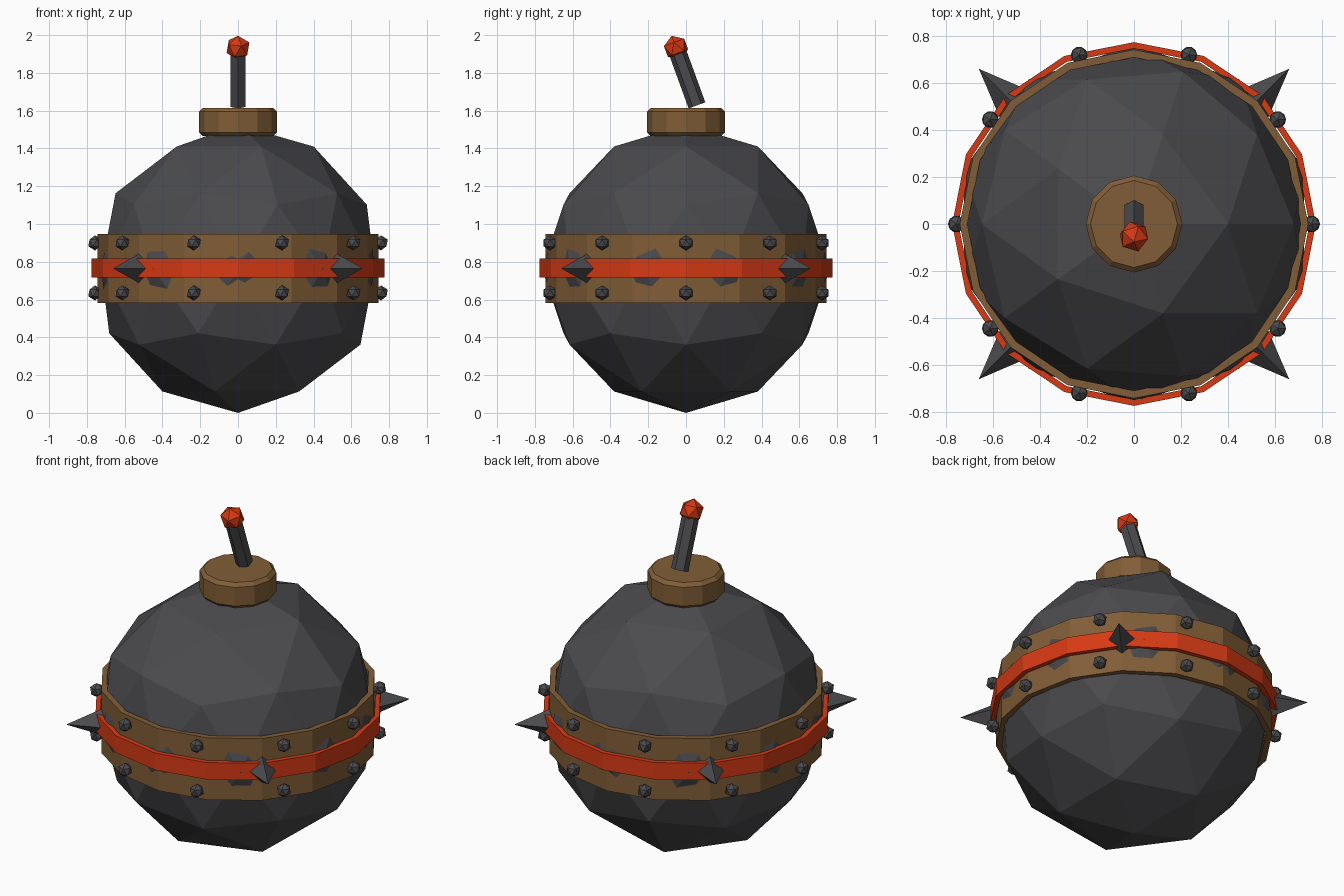
import bpy, bmesh, math
from mathutils import Matrix, Vector

cube = bpy.data.objects.get("Cube")
if cube:
    bpy.data.objects.remove(cube, do_unlink=True)

MID = 0.765  # height of the belt line


def material(name, rgb):
    m = bpy.data.materials.new(name)
    m.use_nodes = True
    m.diffuse_color = (*rgb, 1)
    bsdf = m.node_tree.nodes["Principled BSDF"]
    bsdf.inputs["Base Color"].default_value = (*rgb, 1)
    bsdf.inputs["Roughness"].default_value = 0.8
    return m


IRON = material("dark iron", (0.07, 0.07, 0.076))
BRONZE = material("brown bronze", (0.22, 0.11, 0.038))
RED = material("bright red", (0.68, 0.042, 0.007))


def finish(bm, name, mat):
    mesh = bpy.data.meshes.new(name)
    bm.to_mesh(mesh)
    bm.free()
    mesh.materials.append(mat)
    ob = bpy.data.objects.new(name, mesh)
    bpy.context.collection.objects.link(ob)
    return ob


def ball(name, mat, radius, place, subdivisions=1):
    bm = bmesh.new()
    bmesh.ops.create_icosphere(bm, subdivisions=subdivisions, radius=radius, matrix=place)
    return finish(bm, name, mat)


def cone(name, mat, sides, r1, r2, depth, place):
    bm = bmesh.new()
    bmesh.ops.create_cone(bm, cap_ends=True, segments=sides, radius1=r1,
                          radius2=r2, depth=depth, matrix=place)
    return finish(bm, name, mat)


def hoop(name, mat, inner, outer, z0, z1, sides=16):
    """Flat-sided ring with a rectangular section, spun about z."""
    bm = bmesh.new()
    section = [bm.verts.new((r, 0, z)) for r, z in
               ((inner, z0), (outer, z0), (outer, z1), (inner, z1))]
    edges = [bm.edges.new((section[i], section[(i + 1) % 4])) for i in range(4)]
    bmesh.ops.spin(bm, geom=section + edges, cent=(0, 0, 0), axis=(0, 0, 1),
                   angle=math.tau, steps=sides, use_merge=True)
    bmesh.ops.remove_doubles(bm, verts=bm.verts, dist=0.0001)
    bmesh.ops.recalc_face_normals(bm, faces=bm.faces)
    return finish(bm, name, mat)


# Round body and its two belts
ball("body", IRON, 0.762, Matrix.Translation((0, 0, 0.762)), 2)
hoop("wide_belt", BRONZE, 0.71, 0.743, MID - 0.183, MID + 0.183)
hoop("red_belt", RED, 0.748, 0.775, MID - 0.048, MID + 0.052)

# Two rows of rivets
for row, z in (("lower", 0.635), ("upper", 0.9)):
    for i in range(10):
        a = i * math.tau / 10
        spot = Vector((0.757 * math.cos(a), 0.757 * math.sin(a), z))
        ball(f"{row}_rivet_{i + 1}", IRON, 0.04, Matrix.Translation(spot))

# Four spikes on the diagonals
for i in range(4):
    turn = Matrix.Rotation(math.radians(45 + 90 * i), 4, "Z")
    lay = Matrix.Rotation(math.radians(90), 4, "Y")
    place = Matrix.Translation((0, 0, MID)) @ turn @ Matrix.Translation((0.797, 0, 0)) @ lay
    cone(f"spike_{i + 1}", IRON, 4, 0.11, 0, 0.276, place)

# Cap with softened rims
cap = cone("cap", BRONZE, 12, 0.206, 0.206, 0.15, Matrix.Translation((0, 0, 1.54)))
bevel = cap.modifiers.new("rim_bevel", "BEVEL")
bevel.width = 0.02
bevel.segments = 1
bevel.limit_method = "ANGLE"
bevel.angle_limit = math.radians(45)

# Leaning fuse with a glowing tip
lean = Matrix.Rotation(math.radians(20), 4, "X")
base = Matrix.Translation((0, 0.058, 1.628)) @ lean
cone("fuse", IRON, 6, 0.047, 0.047, 0.32, base @ Matrix.Translation((0, 0, 0.16)))
ball("fuse_tip", RED, 0.067, base @ Matrix.Translation((0, 0, 0.325)))
